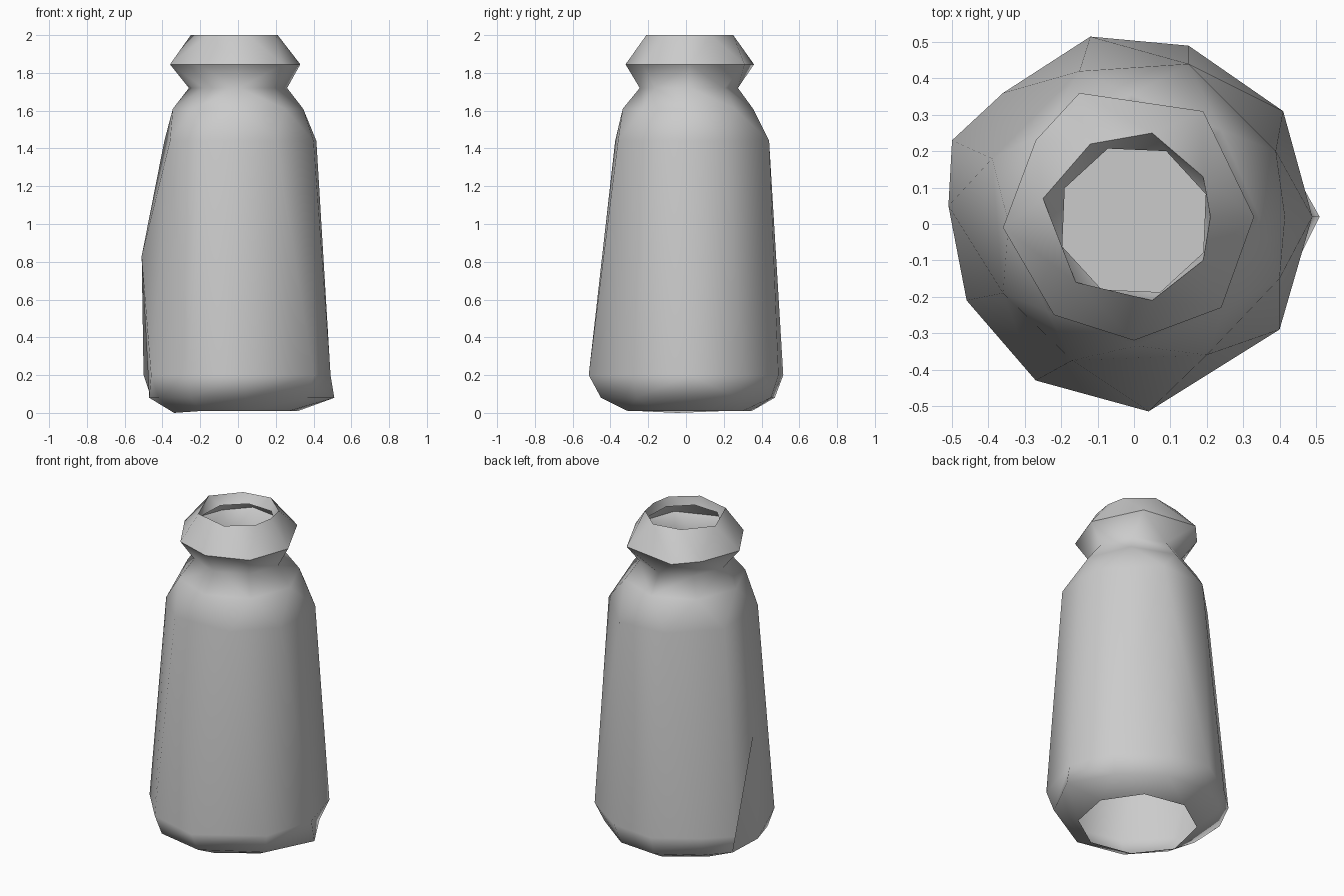
import bpy, bmesh, math

if "Cube" in bpy.data.objects:
    bpy.data.objects.remove(bpy.data.objects["Cube"])

# Hand-cut cross-sections of the bottle: (x, y) or (x, y, own height)
BASE = [(.49, .02), (.41, .31), (.15, .49), (-.12, .515), (-.36, .36), (-.50, .23),
        (-.51, .05, .83), (-.46, -.21), (-.27, -.43), (.04, -.515), (.40, -.29)]
SHOULDER = [(.415, .02), (.39, .20), (.15, .44), (-.15, .42), (-.39, .18),
            (-.36, -.19), (-.17, -.375), (.20, -.36), (.40, -.15)]
COLLAR = [(.33, .02), (.19, .31), (-.15, .36), (-.27, .23), (-.36, -.01),
          (-.22, -.25), (0, -.32), (.24, -.23)]
RIM = [(.21, .02), (.19, .13), (.05, .25), (-.12, .22), (-.25, .07),
       (-.16, -.16), (.05, -.21), (.19, -.10)]
FOOT = [(.51, .02), (.37, .27), (.13, .45), (-.11, .47), (-.34, .33), (-.46, .20),
        (-.47, -.03), (-.42, -.20), (-.25, -.39), (.04, -.45), (.37, -.26)]


def octagon(r, cx=0, cy=0, phase=0.0):
    return [(cx + r * math.cos(phase + i * math.pi / 4),
             cy + r * math.sin(phase + i * math.pi / 4)) for i in range(8)]


def angle(v):
    return math.atan2(v.co.y, v.co.x) % math.tau


def add_ring(bm, z, pts):
    ring = [bm.verts.new((p[0], p[1], p[2] if len(p) > 2 else z)) for p in pts]
    return sorted(ring, key=angle)


def zip_rings(bm, lo, hi):
    """Triangulate between two rings, always stepping to the nearer next corner."""
    i = j = 0
    n, m = len(lo), len(hi)

    def ang(ring, k):
        return angle(ring[k % len(ring)]) + math.tau * (k // len(ring))

    while i < n or j < m:
        mid_lo = ang(lo, i) + ang(lo, i + 1)
        mid_hi = ang(hi, j) + ang(hi, j + 1)
        if j >= m or (i < n and mid_lo <= mid_hi):
            tri = (lo[i % n], lo[(i + 1) % n], hi[j % m])
            i += 1
        else:
            tri = (lo[i % n], hi[(j + 1) % m], hi[j % m])
            j += 1
        bm.faces.new(tri).smooth = True


def finish(name, bm):
    mesh = bpy.data.meshes.new(name)
    bm.to_mesh(mesh)
    bm.free()
    ob = bpy.data.objects.new(name, mesh)
    bpy.context.collection.objects.link(ob)
    return ob


# Bottle shell: open foot, body, neck, collar, rim folded into the mouth
sections = [
    (0.01, octagon(.335, -.01, .02, .2)),
    (0.08, FOOT),
    (0.20, BASE),
    (1.44, SHOULDER),
    (1.61, octagon(.345, 0, .01, .02)),
    (1.72, octagon(.26, 0, .015, .02)),
    (1.845, COLLAR),
    (2.00, RIM),
    (1.945, octagon(.21, 0, .01, .35)),
]
bm = bmesh.new()
rings = [add_ring(bm, z, pts) for z, pts in sections]
rings[0][4].co.z = 0.0
for lo, hi in zip(rings, rings[1:]):
    zip_rings(bm, lo, hi)

# Sharp collar and rim
for ring in (rings[6], rings[7]):
    for a, b in zip(ring, ring[1:] + ring[:1]):
        bm.edges.get((a, b)).smooth = False

bottle = finish("bottle", bm)
weighted = bottle.modifiers.new("weighted_normals", 'WEIGHTED_NORMAL')
weighted.keep_sharp = True

# Flat floor seen through the mouth
bm = bmesh.new()
bm.faces.new(add_ring(bm, 1.70, octagon(.265, 0, .015, .02)))
finish("inner_floor", bm)
